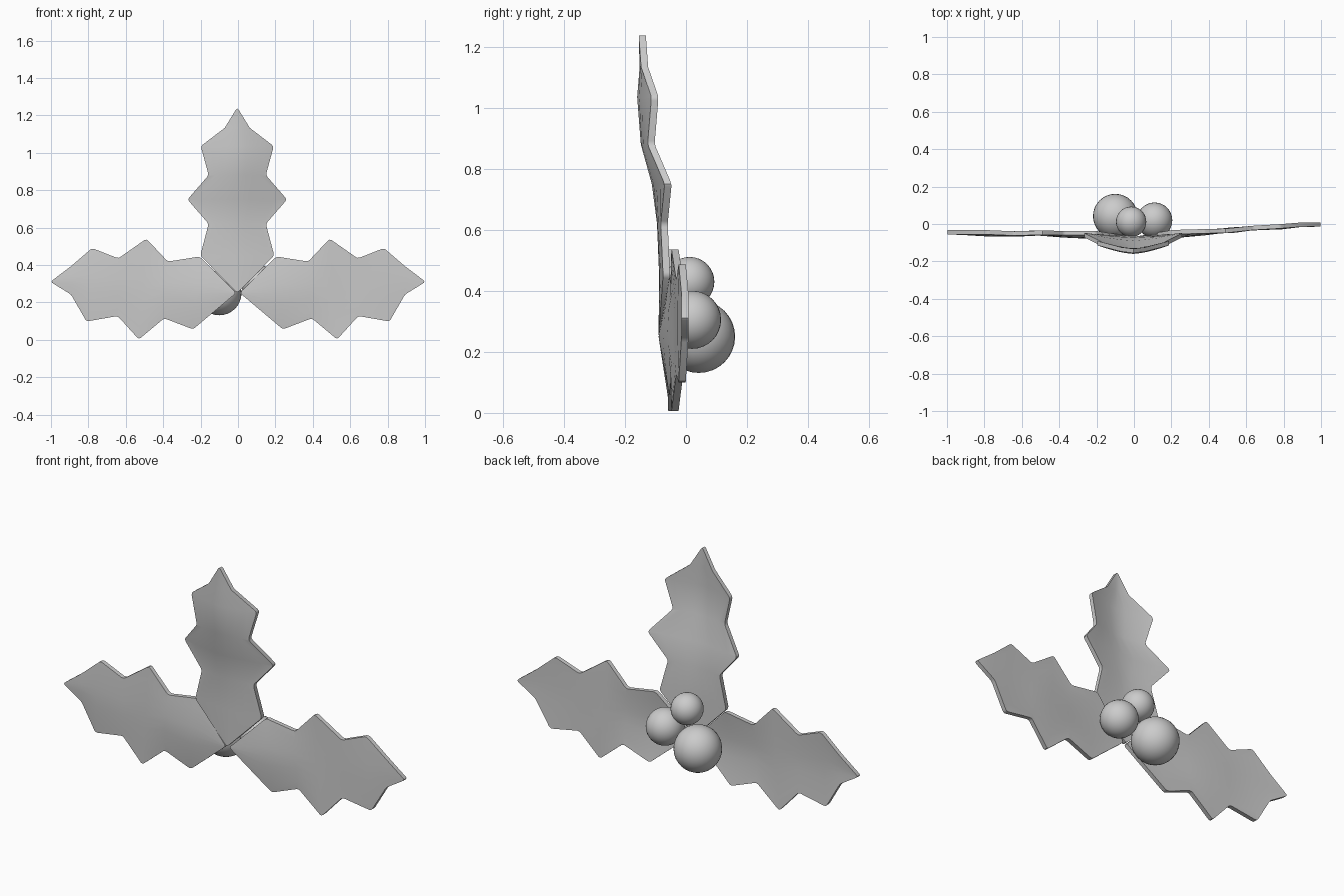
import bpy, bmesh
from math import radians

if "Cube" in bpy.data.objects:
    bpy.data.objects.remove(bpy.data.objects["Cube"])

THICK = 0.023


def smooth(obj, angle):
    bpy.ops.object.select_all(action='DESELECT')
    obj.select_set(True)
    bpy.context.view_layer.objects.active = obj
    bpy.ops.object.shade_smooth_by_angle(angle=radians(angle))


def leaf(name, stations, cols=8):
    """Each station: margin point A (x, z), margin point B (x, z), midrib y, margin y."""
    bm = bmesh.new()
    grid = []
    for (ax, az), (bx, bz), ymid, yedge in stations:
        row = []
        for i in range(cols + 1):
            t = i / cols
            y = ymid + (yedge - ymid) * abs(2 * t - 1) ** 1.5
            row.append(bm.verts.new((ax + (bx - ax) * t, y, az + (bz - az) * t)))
        grid.append(row)
    for r0, r1 in zip(grid, grid[1:]):
        for i in range(cols):
            bm.faces.new((r0[i], r0[i + 1], r1[i + 1], r1[i]))
    bmesh.ops.remove_doubles(bm, verts=bm.verts, dist=0.0005)
    # give the blade thickness towards the back
    ext = bmesh.ops.extrude_face_region(bm, geom=bm.faces[:], use_keep_orig=True)
    back = [g for g in ext['geom'] if isinstance(g, bmesh.types.BMVert)]
    bmesh.ops.translate(bm, verts=back, vec=(0, THICK, 0))
    bmesh.ops.recalc_face_normals(bm, faces=bm.faces)
    # round the spiky corners of the outline
    corners = []
    for e in bm.edges:
        d = e.verts[1].co - e.verts[0].co
        if abs(d.x) + abs(d.z) < 1e-5 and e.calc_face_angle(0) > 0.4:
            corners.append(e)
    bmesh.ops.bevel(bm, geom=corners, offset=0.012, segments=2, profile=0.5, affect='EDGES')
    me = bpy.data.meshes.new(name)
    bm.to_mesh(me)
    bm.free()
    obj = bpy.data.objects.new(name, me)
    bpy.context.collection.objects.link(obj)
    smooth(obj, 35)
    return obj


# upright leaf: half width, height, midrib y, margin y
upright = [(0.0, 0.25, -0.09, -0.09), (0.198, 0.45, -0.088, -0.075),
           (0.153, 0.62, -0.095, -0.083), (0.266, 0.75, -0.112, -0.07),
           (0.153, 0.88, -0.148, -0.126), (0.195, 1.035, -0.16, -0.113),
           (0.067, 1.133, -0.152, -0.147), (0.0, 1.242, -0.155, -0.155)]
leaf("upper_leaf", [((-w - 0.004, z), (w - 0.004, z), m, e) for w, z, m, e in upright])

# side leaves share one outline, mirrored, but lean differently in depth
outline = [((0.01, 0.25), (0.01, 0.25)), ((0.205, 0.445), (0.24, 0.056)),
           ((0.375, 0.418), (0.395, 0.115)), ((0.49, 0.54), (0.53, 0.002)),
           ((0.64, 0.435), (0.643, 0.127)), ((0.78, 0.49), (0.81, 0.098)),
           ((0.893, 0.393), (0.893, 0.242)), ((1.003, 0.31), (1.003, 0.31))]
depth = {
    "left_leaf": (-1, [(-.09, -.09), (-.08, -.06), (-.072, -.06), (-.062, -.058),
                       (-.068, -.062), (-.066, -.056), (-.06, -.056), (-.055, -.055)]),
    "right_leaf": (1, [(-.09, -.09), (-.075, -.055), (-.06, -.05), (-.042, -.048),
                       (-.034, -.032), (-.028, -.024), (-.016, -.015), (-.014, -.014)]),
}
for name, (side, ys) in depth.items():
    leaf(name, [((side * a[0], a[1]), (side * b[0], b[1]), m, e)
                for (a, b), (m, e) in zip(outline, ys)])

# berries clustered behind the leaf bases
for name, loc, r in (("large_berry", (-0.10, 0.042, 0.25), 0.119),
                     ("medium_berry", (0.11, 0.02, 0.305), 0.095),
                     ("small_berry", (-0.015, 0.012, 0.43), 0.081)):
    bpy.ops.mesh.primitive_uv_sphere_add(segments=32, ring_count=16, radius=r, location=loc)
    berry = bpy.context.object
    berry.name = name
    smooth(berry, 60)
